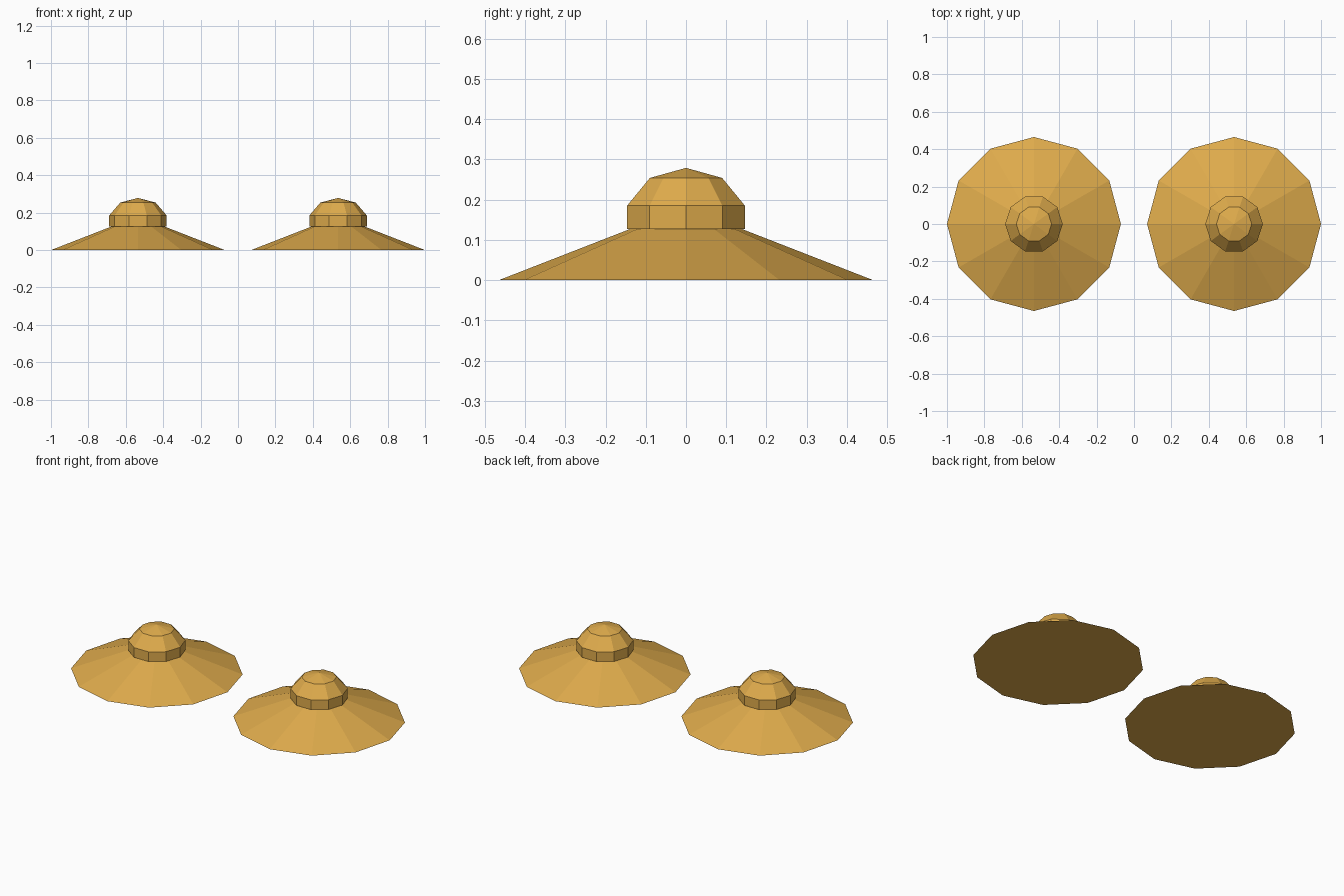
import bpy
import bmesh
from math import cos, sin, tau

cube = bpy.data.objects.get("Cube")
if cube:
    bpy.data.objects.remove(cube, do_unlink=True)

gold = bpy.data.materials.new("gold")
gold.use_nodes = True
gold.diffuse_color = (0.74, 0.41, 0.072, 1)
gold.node_tree.nodes["Principled BSDF"].inputs["Base Color"].default_value = gold.diffuse_color


def lathe(name, profile, sides, x):
    """Flat-shaded faceted solid from (radius, height) rings; a zero radius makes a tip."""
    bm = bmesh.new()
    rings = []
    for radius, z in profile:
        count = sides if radius else 1
        rings.append([bm.verts.new((radius * cos(tau * i / sides), radius * sin(tau * i / sides), z))
                      for i in range(count)])
    for low, high in zip(rings, rings[1:]):
        for i in range(sides):
            j = (i + 1) % sides
            if len(high) == 1:
                bm.faces.new((low[i], low[j], high[0]))
            else:
                bm.faces.new((low[i], low[j], high[j], high[i]))
    # Close the open ends
    bm.faces.new(rings[0][::-1])
    if len(rings[-1]) > 1:
        bm.faces.new(rings[-1])
    mesh = bpy.data.meshes.new(name)
    bm.to_mesh(mesh)
    bm.free()
    mesh.materials.append(gold)
    obj = bpy.data.objects.new(name, mesh)
    obj.location.x = x
    bpy.context.collection.objects.link(obj)


# Matching pair: wide sloping disc with a faceted knob on top
for side, x in (("left", 0.535), ("right", -0.535)):
    lathe("disc_" + side, [(0.465, 0), (0.134, 0.129)], 12, x)
    lathe("knob_" + side, [(0.154, 0.127), (0.154, 0.185), (0.0945, 0.254), (0, 0.279)], 10, x)
